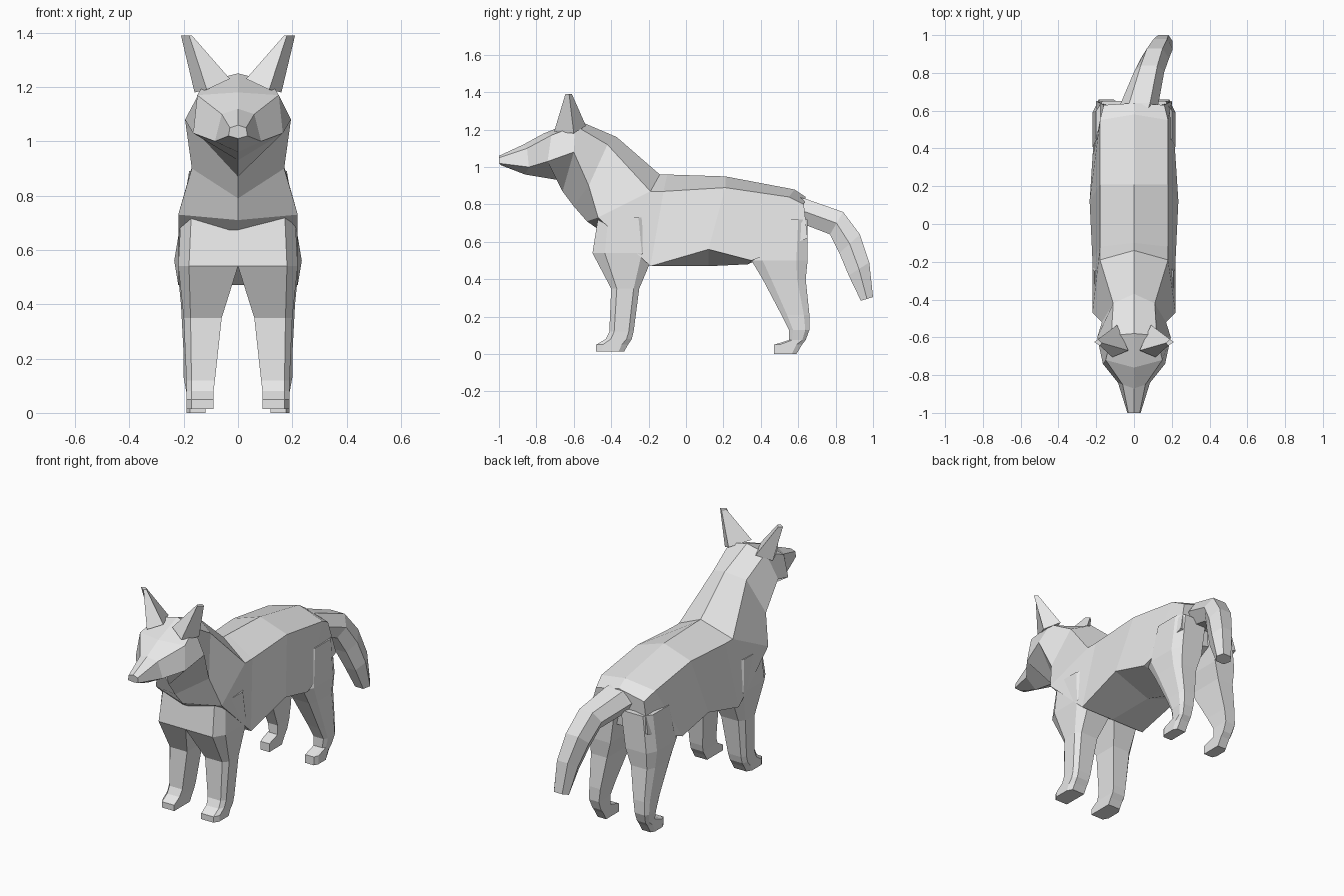
import bpy
import bmesh
from mathutils import Vector

default_cube = bpy.data.objects.get("Cube")
if default_cube:
    bpy.data.objects.remove(default_cube, do_unlink=True)

# One plain grey for the whole animal
grey = bpy.data.materials.new("plain_grey")
grey.use_nodes = True
grey_colour = (0.8, 0.8, 0.8, 1)
grey.diffuse_color = grey_colour
grey.node_tree.nodes["Principled BSDF"].inputs["Base Color"].default_value = grey_colour


def loft(name, rings):
    """Skin a list of equally sized point rings and cap both ends."""
    bm = bmesh.new()
    loops = [[bm.verts.new(point) for point in ring] for ring in rings]
    for current, following in zip(loops, loops[1:]):
        count = len(current)
        for i in range(count):
            j = (i + 1) % count
            bm.faces.new((current[i], current[j], following[j], following[i]))
    bm.faces.new(loops[0])
    bm.faces.new(loops[-1])
    bmesh.ops.recalc_face_normals(bm, faces=bm.faces)
    mesh = bpy.data.meshes.new(name)
    bm.to_mesh(mesh)
    bm.free()
    mesh.materials.append(grey)
    part = bpy.data.objects.new(name, mesh)
    bpy.context.collection.objects.link(part)
    return part


def mirrored(points, side):
    return [(side * x, y, z) for x, y, z in points]


def trunk_ring(ridge, upper, flank, under):
    """Symmetric six-sided section: ridge and underside lie on the centre line."""
    half = [upper, flank]
    return [(0, *ridge), *half, (0, *under), *mirrored(reversed(half), -1)]


def leg_ring(inner, outer, front, back, height):
    """Box section with the two outer corners cut off."""
    cut_x = (outer - inner) * .18
    cut_y = (back - front) * .2
    return [(inner, front, height), (outer - cut_x, front, height),
            (outer, front + cut_y, height), (outer, back - cut_y, height),
            (outer - cut_x, back, height), (inner, back, height)]


def tail_ring(top, bottom, centre, half_width):
    """Six-sided section hung between a top and a bottom point."""
    upper = Vector((centre, *top))
    lower = Vector((centre, *bottom))
    middle = (upper + lower) / 2
    wide = Vector((half_width, 0, 0))
    narrow = wide * .55
    return [upper - narrow, upper + narrow, middle + wide,
            lower + narrow, lower - narrow, middle - wide]


# Head, neck and torso, from the nose to the rump
trunk_sections = [
    ((-1, 1.06), (.03, -1, 1.05), (.035, -1, 1.02), (-.99, 1.01)),
    ((-.87, 1.12), (.06, -.85, 1.1), (.085, -.84, 1), (-.86, .96)),
    ((-.76, 1.18), (.15, -.72, 1.17), (.165, -.74, 1.03), (-.68, .93)),
    ((-.58, 1.25), (.12, -.59, 1.22), (.195, -.6, 1.08), (-.66, .87)),
    ((-.37, 1.16), (.11, -.42, 1.12), (.17, -.52, .9), (-.6, .79)),
    ((-.14, .96), (.18, -.19, .87), (.22, -.47, .73), (-.53, .71)),
    ((-.1, .96), (.18, -.12, .87), (.22, -.19, .47), (-.19, .47)),
    ((.21, .95), (.18, .21, .89), (.235, .12, .56), (.12, .47)),
    ((.58, .88), (.18, .55, .84), (.22, .35, .5), (.33, .48)),
    ((.64, .84), (.16, .63, .8), (.2, .65, .62), (.6, .6)),
]
loft("head_and_torso", [trunk_ring(*section) for section in trunk_sections])

# Legs: inner, outer, front, back, height of each section
front_leg_sections = [
    (0, .21, -.47, -.2, .73),
    (0, .22, -.5, -.17, .54),
    (.06, .2, -.4, -.25, .35),
    (.085, .19, -.41, -.28, .12),
    (.09, .19, -.43, -.29, .08),
    (.09, .19, -.48, -.31, .05),
    (.09, .19, -.48, -.33, .015),
]
hind_leg_sections = [
    (.02, .2, .4, .65, .72),
    (.05, .22, .35, .65, .5),
    (.08, .21, .41, .64, .4),
    (.11, .2, .51, .66, .21),
    (.12, .2, .55, .66, .13),
    (.12, .19, .55, .64, .075),
    (.12, .19, .47, .62, .05),
    (.12, .19, .47, .59, 0),
]

# Ear: four-cornered base narrowing to a small blunt tip
ear_base = [(.115, -.705, 1.19), (.03, -.67, 1.23), (.09, -.535, 1.22), (.16, -.6, 1.18)]
ear_tip = [(.18, -.645, 1.39), (.17, -.63, 1.39), (.19, -.61, 1.39), (.21, -.625, 1.39)]

for side_name, side in (("left", 1), ("right", -1)):
    for leg_name, sections in (("front_leg", front_leg_sections), ("hind_leg", hind_leg_sections)):
        rings = [mirrored(leg_ring(*section), side) for section in sections]
        loft(f"{side_name}_{leg_name}", rings)
    loft(f"{side_name}_ear", [mirrored(ear_base, side), mirrored(ear_tip, side)])

# Tail, drooping and swung to the left
tail_sections = [
    ((.55, .85), (.55, .7), 0, .1),
    ((.64, .83), (.64, .69), .03, .1),
    ((.84, .76), (.77, .64), .08, .08),
    ((.93, .64), (.82, .54), .11, .075),
    ((.98, .49), (.87, .42), .14, .065),
    ((1, .305), (.935, .285), .155, .05),
]
loft("tail", [tail_ring(*section) for section in tail_sections])
